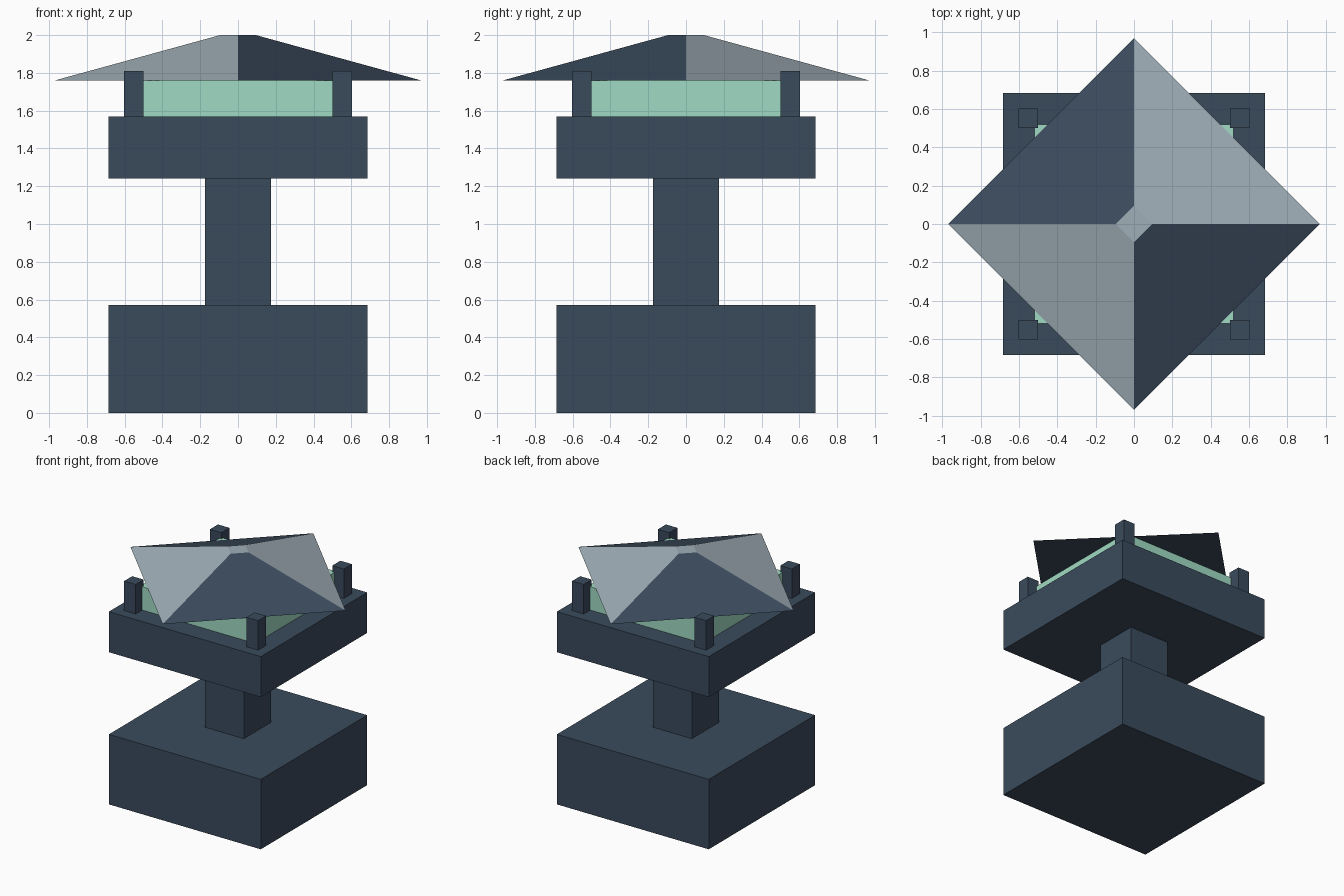
import bpy
import bmesh
from mathutils import Matrix

if "Cube" in bpy.data.objects:
    bpy.data.objects.remove(bpy.data.objects["Cube"], do_unlink=True)


def material(name, rgb):
    mat = bpy.data.materials.new(name)
    mat.use_nodes = True
    color = (*rgb, 1.0)
    mat.diffuse_color = color
    mat.node_tree.nodes["Principled BSDF"].inputs["Base Color"].default_value = color
    return mat


slate = material("dark_slate", (0.042, 0.069, 0.107))
grey = material("pale_grey", (0.352, 0.429, 0.479))
green = material("mint_green", (0.352, 0.708, 0.546))


def finish(name, bm, *mats):
    mesh = bpy.data.meshes.new(name)
    bm.to_mesh(mesh)
    bm.free()
    for mat in mats:
        mesh.materials.append(mat)
    obj = bpy.data.objects.new(name, mesh)
    bpy.context.collection.objects.link(obj)
    return obj


def block(name, half, bottom, top, mat, x=0, y=0):
    """Square block standing between two heights."""
    bm = bmesh.new()
    place = Matrix.Translation((x, y, (bottom + top) / 2))
    size = Matrix.Diagonal((2 * half, 2 * half, top - bottom, 1))
    bmesh.ops.create_cube(bm, size=1, matrix=place @ size)
    return finish(name, bm, mat)


# Pedestal, column and lamp platform
block("base", 0.685, 0, 0.57, slate)
block("column", 0.175, 0.57, 1.24, slate)
block("platform", 0.685, 1.24, 1.57, slate)

# Glowing lantern core
block("lantern_core", 0.52, 1.57, 1.76, green)

# Four corner posts
for x, side in ((-1, "right"), (1, "left")):
    for y, end in ((-1, "front"), (1, "back")):
        block(f"{end}_{side}_post", 0.052, 1.57, 1.81, slate, x * 0.552, y * 0.552)

# Roof: blunt pyramid with its corners on the axes
RIM, CAP = 0.97, 0.095
bm = bmesh.new()
bmesh.ops.create_cone(bm, cap_ends=True, segments=4, radius1=RIM, radius2=CAP,
                      depth=0.24, matrix=Matrix.Translation((0, 0, 1.88)))
bm.normal_update()

# Slopes alternate pale and dark around the roof; cap is pale, underside dark
for face in bm.faces:
    n = face.normal
    pale = n.z > 0.99 or (n.z > 0 and n.x * n.y > 0.01)
    face.material_index = 1 if pale else 0
finish("roof", bm, slate, grey)
